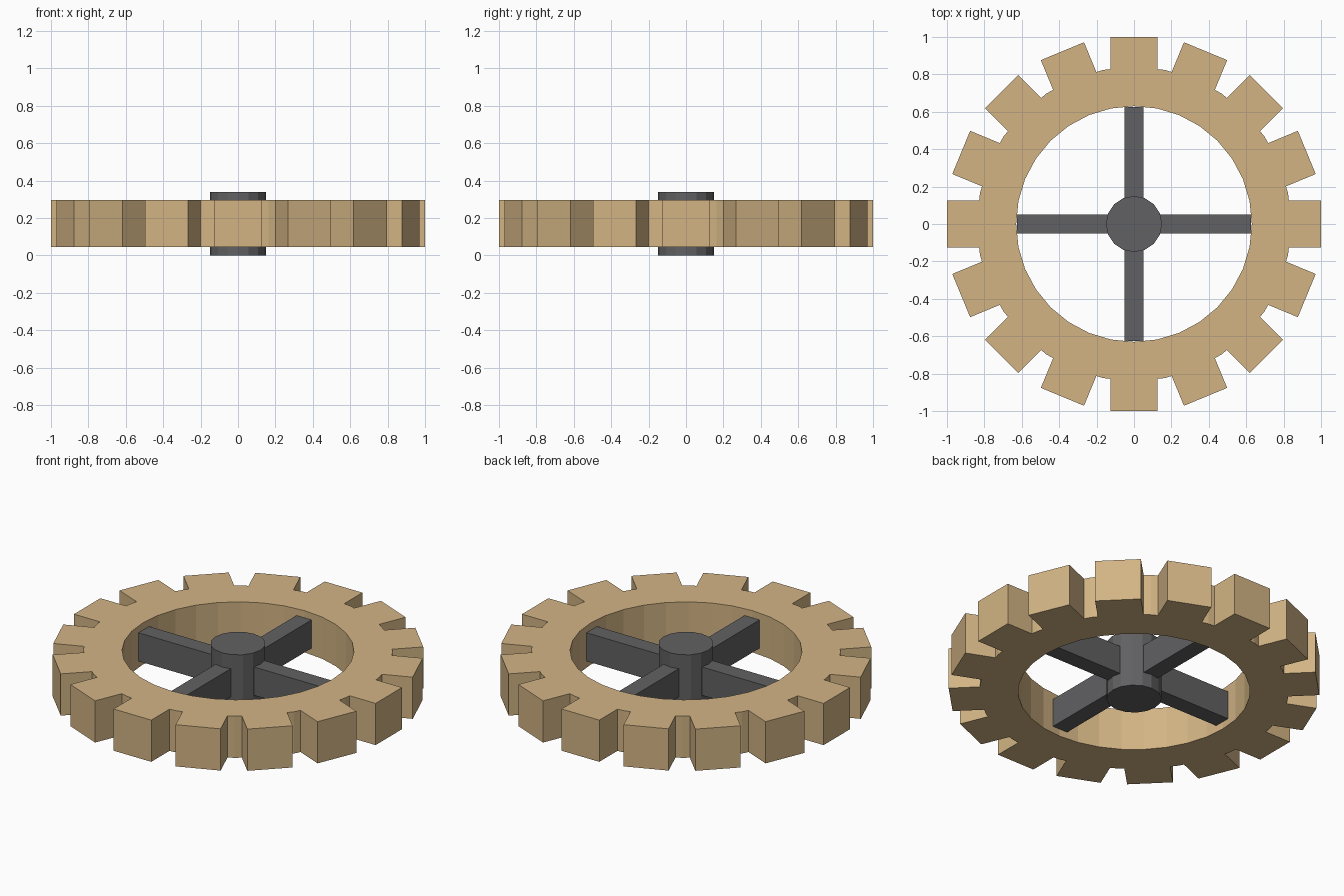
import bpy
import bmesh
from math import radians
from mathutils import Matrix, Vector

TEETH = 16
PITCH = radians(360 / TEETH)
MID_Z = 0.17

cube = bpy.data.objects.get("Cube")
if cube:
    bpy.data.objects.remove(cube, do_unlink=True)


def make_material(name, color):
    mat = bpy.data.materials.new(name)
    mat.use_nodes = True
    mat.diffuse_color = color
    mat.node_tree.nodes["Principled BSDF"].inputs["Base Color"].default_value = color
    return mat


def finish(name, bm, mat):
    bmesh.ops.recalc_face_normals(bm, faces=bm.faces)
    mesh = bpy.data.meshes.new(name)
    bm.to_mesh(mesh)
    bm.free()
    mesh.materials.append(mat)
    obj = bpy.data.objects.new(name, mesh)
    bpy.context.collection.objects.link(obj)
    return obj


tan = make_material("tan_wood", (0.645, 0.457, 0.231, 1))
grey = make_material("dark_grey_metal", (0.12, 0.12, 0.125, 1))


# Toothed rim: one tooth sector repeated around the wheel, then extruded
def rim(inner=0.63, root=0.84, tip=1.0, half_width=0.125, height=0.25):
    half_pitch = Matrix.Rotation(PITCH / 2, 3, "Z")
    outer_joint = half_pitch @ Vector((root, 0, 0))
    inner_joint = half_pitch @ Vector((inner, 0, 0))
    upper = [Vector((tip, half_width, 0)), Vector((root - 0.012, half_width, 0)),
             outer_joint, inner_joint]
    lower = [Vector((p.x, -p.y, 0)) for p in reversed(upper)]
    sector = upper + [Vector((inner, 0, 0))] + lower

    bm = bmesh.new()
    for i in range(TEETH):
        turn = Matrix.Rotation(i * PITCH, 3, "Z")
        lift = Vector((0, 0, MID_Z - height / 2))
        bm.faces.new([bm.verts.new(turn @ p + lift) for p in sector])
    bmesh.ops.remove_doubles(bm, verts=bm.verts, dist=0.0001)
    result = bmesh.ops.extrude_face_region(bm, geom=bm.faces[:], use_keep_orig=True)
    top = [v for v in result["geom"] if isinstance(v, bmesh.types.BMVert)]
    bmesh.ops.translate(bm, verts=top, vec=(0, 0, height))
    return finish("toothed_rim", bm, tan)


rim()

# Hub
bm = bmesh.new()
bmesh.ops.create_cone(bm, cap_ends=True, segments=16, radius1=0.15, radius2=0.15,
                      depth=2 * MID_Z, matrix=Matrix.Translation((0, 0, MID_Z)))
finish("hub", bm, grey)

# Four spokes, each running from inside the hub to the rim
for i in range(4):
    bm = bmesh.new()
    bmesh.ops.create_cube(bm, size=1)
    bmesh.ops.scale(bm, verts=bm.verts, vec=(0.525, 0.1, 0.17))
    bmesh.ops.translate(bm, verts=bm.verts, vec=(0.3625, 0, MID_Z))
    bmesh.ops.rotate(bm, verts=bm.verts, matrix=Matrix.Rotation(radians(90 * i), 3, "Z"))
    finish(f"spoke_{i + 1}", bm, grey)
